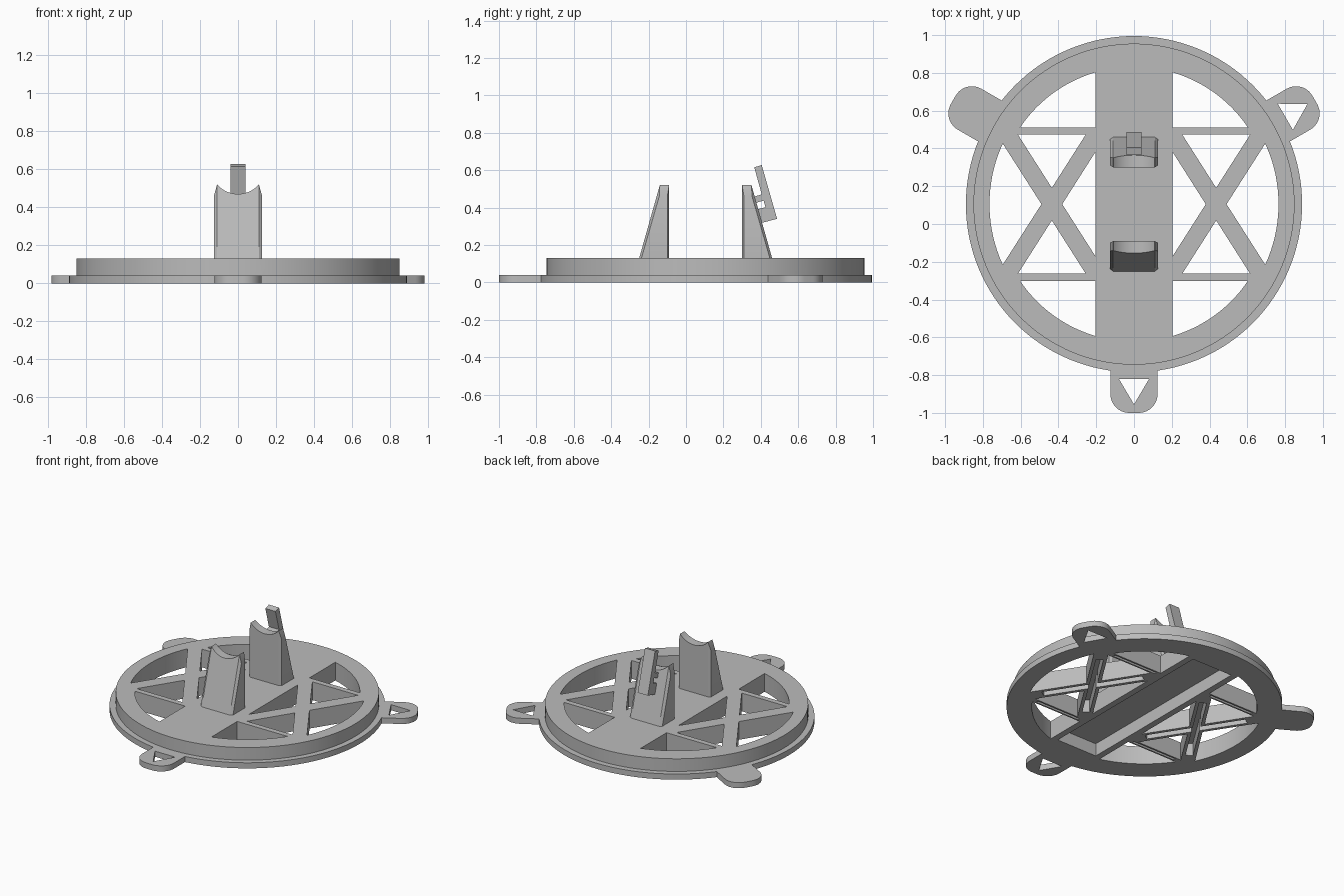
import bpy, bmesh
from math import radians, sin, cos, atan2, acos, asin, pi
from mathutils import Matrix, Vector

cube = bpy.data.objects.get("Cube")
if cube:
    bpy.data.objects.remove(cube)

CY = 0.105           # ring centre in y
TOP = 0.13           # deck height
SLOPE = 1.57         # slope of the diagonal braces
BRACE_X = 0.435      # where the braces cross

grey = bpy.data.materials.new("matte grey")
grey.use_nodes = True
colour = (0.5, 0.5, 0.5, 1)
grey.diffuse_color = colour
grey.node_tree.nodes["Principled BSDF"].inputs["Base Color"].default_value = colour


def finish(name, bm):
    bmesh.ops.recalc_face_normals(bm, faces=bm.faces[:])
    mesh = bpy.data.meshes.new(name)
    bm.to_mesh(mesh)
    bm.free()
    mesh.materials.append(grey)
    ob = bpy.data.objects.new(name, mesh)
    bpy.context.collection.objects.link(ob)
    return ob


def prism(name, pts, lo, hi, axis="Z", matrix=None):
    """Extrude a 2D outline: (x, y) along z, (y, z) along x or (x, z) along y."""
    place = {"Z": lambda a, b, h: (a, b, h),
             "X": lambda a, b, h: (h, a, b),
             "Y": lambda a, b, h: (a, h, b)}[axis]
    bm = bmesh.new()
    face = bm.faces.new([bm.verts.new(place(a, b, lo)) for a, b in pts])
    new = bmesh.ops.extrude_face_region(bm, geom=[face])["geom"]
    verts = [v for v in new if isinstance(v, bmesh.types.BMVert)]
    bmesh.ops.translate(bm, verts=verts, vec=place(0, 0, hi - lo))
    if matrix:
        bm.transform(matrix)
    return finish(name, bm)


def arc(r, a0, a1, n, cx=0, cy=0):
    return [(cx + r * cos(a0 + (a1 - a0) * i / n),
             cy + r * sin(a0 + (a1 - a0) * i / n)) for i in range(n + 1)]


def circle(r, n=128, cx=0, cy=0):
    return arc(r, 0, 2 * pi, n, cx, cy)[:-1]


def combine(target, tool, operation):
    """Apply a boolean and discard the tool."""
    mod = target.modifiers.new("join", "BOOLEAN")
    mod.operation = operation
    mod.solver = "EXACT"
    mod.object = tool
    bpy.context.view_layer.update()
    with bpy.context.temp_override(object=target, active_object=target):
        bpy.ops.object.modifier_apply(modifier=mod.name)
    bpy.data.objects.remove(tool)


def cut(target, pts, lo=-0.05, hi=0.2, **kw):
    combine(target, prism("cutter", pts, lo, hi, **kw), "DIFFERENCE")


def box(x0, x1, y0, y1):
    return [(x0, y0), (x1, y0), (x1, y1), (x0, y1)]


def smooth(ob):
    bpy.ops.object.select_all(action="DESELECT")
    ob.select_set(True)
    bpy.context.view_layer.objects.active = ob
    bpy.ops.object.shade_smooth_by_angle(angle=radians(30))


# Base disc with a thin flange at the foot
centre = Matrix.Translation((0, CY, 0))
base = prism("base_ring", circle(0.85), 0, TOP, matrix=centre)
combine(base, prism("flange", circle(0.89), 0, 0.04, matrix=centre), "UNION")

# Three rounded lugs with triangular eyes
W, END, R = 0.125, 1.105, 0.1
lug = ([(0.8, -W)] + arc(R, -pi / 2, 0, 10, END - R, R - W)
       + arc(R, 0, pi / 2, 10, END - R, W - R) + [(0.8, W)])
for deg in (30, 150, 270):
    turn = centre @ Matrix.Rotation(radians(deg), 4, "Z")
    combine(base, prism("lug", lug, 0, 0.04, matrix=turn), "UNION")
    cut(base, [(0.925, -0.08), (0.925, 0.08), (1.06, 0)], matrix=turn)

# Openings between the central plank, the cross ribs and the braces
PLANK, RIB_IN, RIB_OUT, HALF = 0.205, 0.368, 0.407, 0.055
end = atan2(0.32, 0.694)
side_hole = [(BRACE_X + HALF, 0)] + arc(0.765, -end, end, 24)
inner_y = (BRACE_X - HALF - PLANK) * SLOPE
inner_hole = [(PLANK, -inner_y), (BRACE_X - HALF, 0), (PLANK, inner_y)]
reach = (RIB_IN - HALF * SLOPE) / SLOPE
rib_hole = [(BRACE_X, HALF * SLOPE), (BRACE_X + reach, RIB_IN),
            (BRACE_X - reach, RIB_IN)]
end_hole = [(PLANK, RIB_OUT)] + arc(0.727, asin(RIB_OUT / 0.727),
                                    acos(PLANK / 0.727), 20)
for sx in (1, -1):
    for hole in (side_hole, inner_hole):
        cut(base, [(sx * x, y) for x, y in hole], matrix=centre)
    for sy in (1, -1):
        for hole in (rib_hole, end_hole):
            cut(base, [(sx * x, sy * y) for x, y in hole], matrix=centre)

# Hollow undersides of the plank, the ribs and the braces
DEPTH = 0.09
cut(base, box(-0.16, 0.16, -0.68, 0.68), hi=DEPTH, matrix=centre)
for sx in (1, -1):
    for sy in (1, -1):
        cut(base, [(sx * x, sy * y) for x, y in box(0.23, 0.58, 0.379, 0.396)],
            hi=DEPTH, matrix=centre)
        turn = (centre @ Matrix.Translation((sx * BRACE_X, 0, 0))
                @ Matrix.Rotation(sy * atan2(SLOPE, 1), 4, "Z"))
        cut(base, box(-0.34, 0.34, -0.024, 0.024), hi=DEPTH, matrix=turn)
smooth(base)

# Two tapered posts with chamfered cheeks and a round saddle on top
outer = [(0.195, 0.12), (0.358, 0.12), (0.245, 0.52), (0.195, 0.52)]
cheek = [(0.205, 0.12), (0.346, 0.12), (0.248, 0.46), (0.205, 0.46)]
for name, sy in (("front_post", -1), ("back_post", 1)):
    bm = bmesh.new()
    for x, outline in ((0.11, outer), (0.127, cheek)):
        for sx in (1, -1):
            for y, z in outline:
                bm.verts.new((sx * x, CY + sy * y, z))
    bmesh.ops.convex_hull(bm, input=bm.verts[:])
    bmesh.ops.dissolve_limit(bm, angle_limit=0.01, verts=bm.verts[:],
                             edges=bm.edges[:])
    post = finish(name, bm)
    cut(post, circle(0.146, 64, 0, 0.616), lo=-1, hi=1, axis="Y")
    smooth(post)

# Slanted spring clip behind the back post
clip = [(0.365, 0.615), (0.405, 0.627), (0.487, 0.34), (0.405, 0.318),
        (0.38, 0.39), (0.425, 0.402), (0.415, 0.437), (0.37, 0.424),
        (0.36, 0.457), (0.405, 0.47)]
prism("clip", clip, -0.04, 0.04, axis="X")
